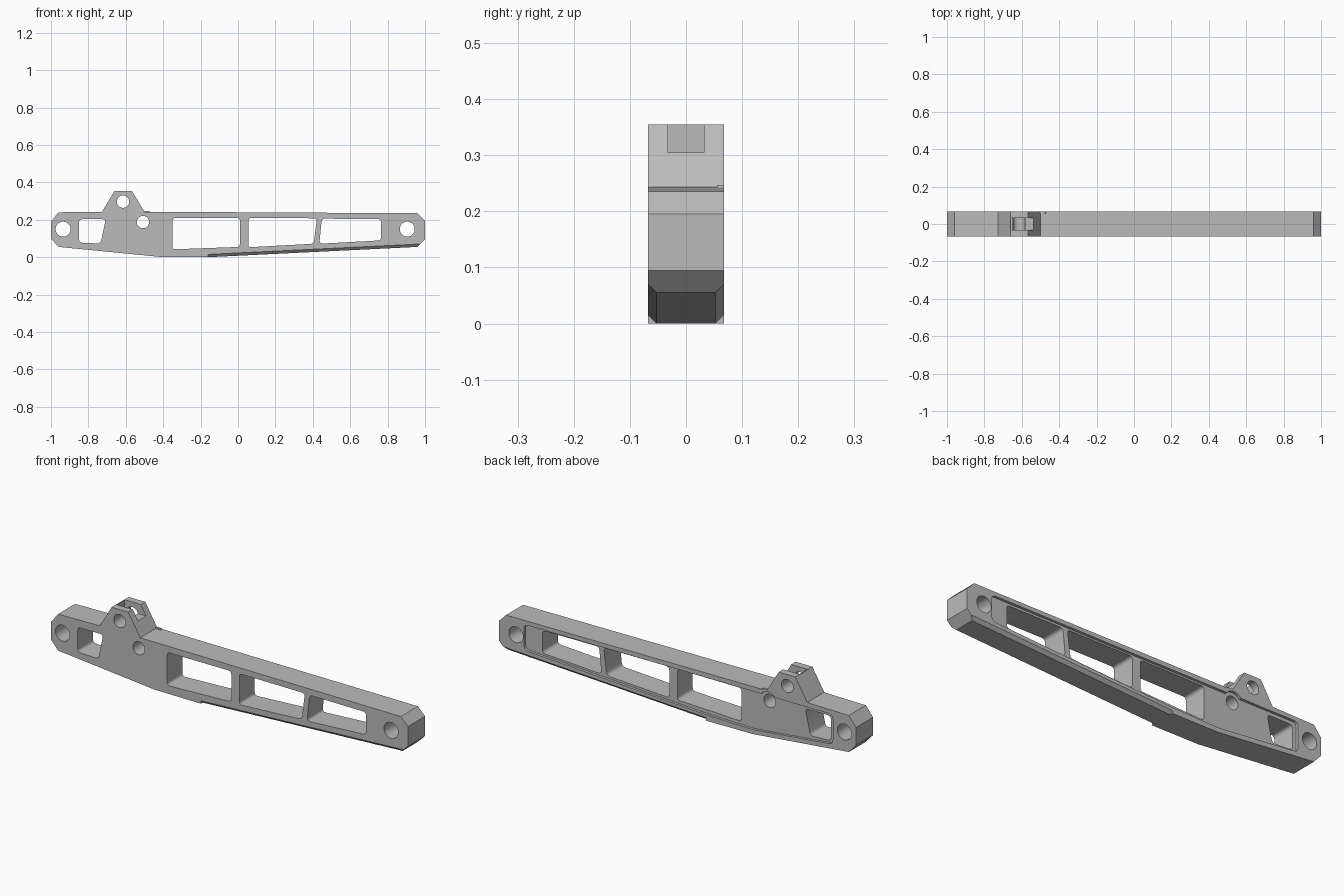
import bpy, bmesh, math
from mathutils import Vector

cube = bpy.data.objects.get("Cube")
if cube:
    bpy.data.objects.remove(cube, do_unlink=True)

grey = bpy.data.materials.new("plain grey")
grey.use_nodes = True
grey.diffuse_color = (0.5, 0.5, 0.5, 1)
grey.node_tree.nodes["Principled BSDF"].inputs["Base Color"].default_value = (0.5, 0.5, 0.5, 1)

HALF = 0.068            # half thickness of the arm
FLOOR = HALF - 0.013    # floor of the shallow back pocket


def make_object(name, bm):
    bmesh.ops.recalc_face_normals(bm, faces=bm.faces)
    mesh = bpy.data.meshes.new(name)
    bm.to_mesh(mesh)
    bm.free()
    mesh.materials.append(grey)
    obj = bpy.data.objects.new(name, mesh)
    bpy.context.collection.objects.link(obj)
    return obj


def plate(name, points, y0, y1):
    """Extrude an x-z outline from y0 to y1."""
    bm = bmesh.new()
    face = bm.faces.new([bm.verts.new((x, y0, z)) for x, z in points])
    ext = bmesh.ops.extrude_face_region(bm, geom=[face])["geom"]
    verts = [v for v in ext if isinstance(v, bmesh.types.BMVert)]
    bmesh.ops.translate(bm, verts=verts, vec=(0, y1 - y0, 0))
    return make_object(name, bm)


def circle(x, z, r, n=40):
    return [(x + r * math.cos(i * math.tau / n), z + r * math.sin(i * math.tau / n)) for i in range(n)]


def rounded(points, r=0.018, steps=5):
    """Round each outline corner with a small quadratic curve."""
    out = []
    for i, p in enumerate(points):
        p = Vector(p)
        a = p + (Vector(points[i - 1]) - p).normalized() * r
        b = p + (Vector(points[(i + 1) % len(points)]) - p).normalized() * r
        for k in range(steps + 1):
            t = k / steps
            q = a * (1 - t) ** 2 + p * (2 * t * (1 - t)) + b * t * t
            out.append((q.x, q.y))
    return out


def hull(name, points):
    bm = bmesh.new()
    verts = [bm.verts.new(p) for p in points]
    bmesh.ops.convex_hull(bm, input=verts)
    return make_object(name, bm)


def combine(body, tool, operation="DIFFERENCE"):
    mod = body.modifiers.new("cut", "BOOLEAN")
    mod.operation, mod.solver, mod.object = operation, "EXACT", tool
    bpy.context.view_layer.objects.active = body
    bpy.ops.object.modifier_apply(modifier=mod.name)
    bpy.data.objects.remove(tool, do_unlink=True)


# Arm with its raised bracket
arm = plate("link_arm", [
    (-1, 0.19), (-0.96, 0.24), (-0.727, 0.243), (-0.66, 0.355), (-0.567, 0.355),
    (-0.5, 0.243), (0.96, 0.235), (1, 0.195), (1, 0.095), (0.96, 0.055),
    (-0.16, 0), (-0.42, 0.002), (-0.96, 0.055), (-1, 0.1)], -HALF, HALF)

# Shallow back pocket, widened around the small hole
combine(arm, plate("pocket", rounded([
    (-0.87, 0.22), (0.86, 0.215), (0.86, 0.085), (-0.16, 0.03),
    (-0.42, 0.025), (-0.87, 0.07)], 0.025), FLOOR, 0.1))
combine(arm, plate("pocket_bulge", circle(-0.508, 0.188, 0.05), FLOOR, 0.1))

# Small lip over the pocket bulge
combine(arm, plate("lip", [(-0.52, 0.239), (-0.465, 0.239), (-0.475, 0.247), (-0.51, 0.247)],
                   FLOOR, HALF - 0.0005), "UNION")

# Windows
windows = [
    [(-0.85, 0.203), (-0.707, 0.203), (-0.735, 0.073), (-0.85, 0.078)],
    [(-0.35, 0.21), (0.01, 0.21), (0.01, 0.055), (-0.35, 0.042)],
    [(0.055, 0.21), (0.422, 0.208), (0.405, 0.072), (0.055, 0.053)],
    [(0.448, 0.206), (0.765, 0.204), (0.765, 0.09), (0.435, 0.072)],
]
for points in windows:
    combine(arm, plate("window", rounded(points), -0.1, 0.1))

# Bolt holes
for x, z, r in [(-0.935, 0.15, 0.04), (0.905, 0.15, 0.04), (-0.615, 0.297, 0.033), (-0.508, 0.188, 0.033)]:
    combine(arm, plate("hole", circle(x, z, r), -0.1, 0.1))

# Bracket slot, open at the top and on the left side
combine(arm, plate("slot", [(-0.657, 0.305), (-0.45, 0.305), (-0.45, 0.4), (-0.657, 0.4)], -0.032, 0.032))

# Bevels along both lower edges
slope = 0.055 / 1.12
for side in (-1, 1):
    pts = []
    for x in (-0.16, 1.1):
        z = (x + 0.16) * slope
        pts += [(x, side * (HALF - 0.025), z - 0.01), (x, side * (HALF + 0.01), z + 0.025),
                (x, side * (HALF + 0.01), z - 0.01)]
    combine(arm, hull("edge_bevel", pts))

bpy.ops.object.select_all(action="DESELECT")
arm.select_set(True)
bpy.context.view_layer.objects.active = arm
bpy.ops.object.shade_smooth_by_angle(angle=math.radians(25))
